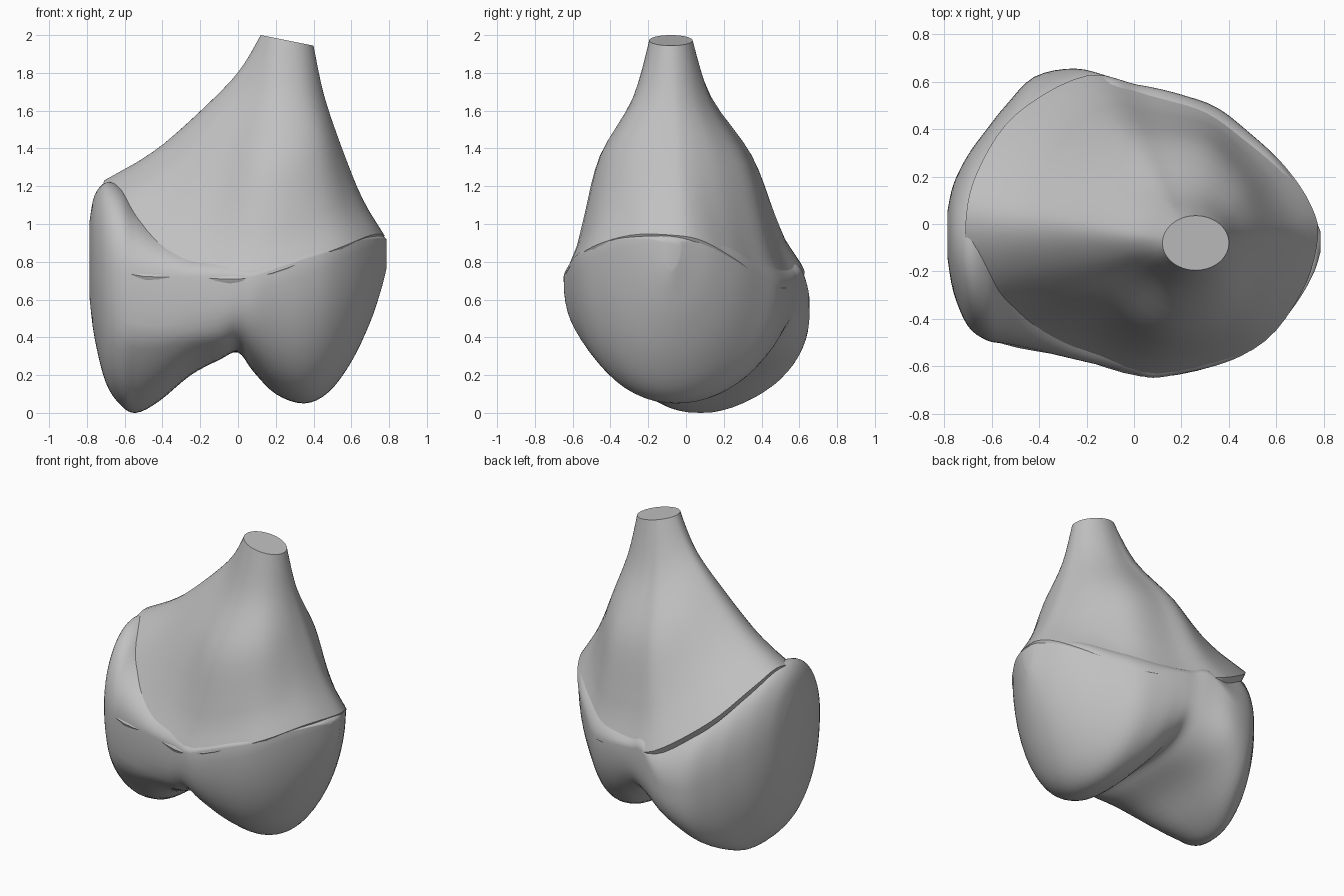
import bpy, bmesh, math
from mathutils import Vector

cube = bpy.data.objects.get("Cube")
if cube:
    bpy.data.objects.remove(cube, do_unlink=True)

bone = bpy.data.materials.new("bone grey")
bone.use_nodes = True
grey = (0.53, 0.53, 0.53, 1)
bone.diffuse_color = grey
bone.node_tree.nodes["Principled BSDF"].inputs["Base Color"].default_value = grey


def spline(keys, steps, closed):
    """Smooth path through key tuples of any length."""
    n, out = len(keys), []
    pick = lambda i: Vector(keys[i % n] if closed else keys[max(0, min(n - 1, i))])
    for i in range(n if closed else n - 1):
        a, b, c, d = (pick(i + k) for k in (-1, 0, 1, 2))
        for s in range(steps):
            t = s / steps
            out.append(b + (c - a) * t / 2 + (a * 2 - b * 5 + c * 4 - d) * t * t / 2
                       + (b * 3 - a - c * 3 + d) * t ** 3 / 2)
    return out if closed else out + [pick(n - 1)]


def lookup(table, t):
    for (a, u), (b, v) in zip(table, table[1:]):
        if t <= b:
            return u + (v - u) * (t - a) / (b - a)
    return table[-1][1]


def loft(name, rings, angle):
    bm = bmesh.new()
    rows = [[bm.verts.new(p) for p in ring] for ring in rings]
    n = len(rows[0])
    for a, b in zip(rows, rows[1:]):
        for i in range(n):
            j = (i + 1) % n
            bm.faces.new((a[i], a[j], b[j], b[i]))
    bm.faces.new(rows[0])
    bm.faces.new(rows[-1])
    bmesh.ops.recalc_face_normals(bm, faces=bm.faces[:])
    mesh = bpy.data.meshes.new(name)
    bm.to_mesh(mesh)
    bm.free()
    mesh.materials.append(bone)
    obj = bpy.data.objects.new(name, mesh)
    bpy.context.collection.objects.link(obj)
    bpy.ops.object.select_all(action='DESELECT')
    obj.select_set(True)
    bpy.context.view_layer.objects.active = obj
    bpy.ops.object.shade_smooth_by_angle(angle=math.radians(angle))


# Shaft: flares from the cut tip to a wavy collar, with a bevelled rim band
collar = spline([(.775, -.06, .94), (.74, .09, .91), (.63, .25, .82), (.49, .38, .73),
                 (.31, .51, .66), (.05, .57, .7), (-.2, .625, .76), (-.5, .46, .97),
                 (-.66, .22, 1.16), (-.71, 0, 1.23), (-.69, -.25, 1.08),
                 (-.62, -.475, .76), (-.25, -.565, .72),
                 (.1, -.645, .72), (.5, -.53, .86), (.7, -.3, .94)], 5, True)
rim = [Vector((1, 1))]
side_flare = spline([(0, 0), (.25, .14), (.5, .36), (.75, .62), (.875, .79)], 4, False) + rim
front_flare = spline([(0, 0), (.25, .2), (.5, .6), (.75, .78), (.875, .86)], 4, False) + rim
tip = Vector((.26, -.08, 0))
rings = []
for k in range(17):
    t = k / 16
    ring = []
    for p in collar:
        a = math.atan2(p.y - tip.y, p.x - tip.x)
        q = Vector((tip.x + .14 * math.cos(a), tip.y + .115 * math.sin(a), 0))
        q.z = 2 - .2 * (q.x - .12)
        f = lookup(side_flare, t)
        f += (lookup(front_flare, t) - f) * math.sin(a) ** 2
        ring.append((q.x + (p.x - q.x) * f, q.y + (p.y - q.y) * f, q.z + (p.z - q.z) * t))
    rings.append(ring)
for scale, drop in ((.97, .05), (.6, .2)):
    rings.append([(p.x * scale, p.y * scale, p.z - drop) for p in collar])
loft("shaft", rings, 38)

# Joint end: cross-sections along x, each
# (x, front, back, bottom, top, front rim height, back rim height, roundness)
sections = spline([(-.785, -.15, .06, .6, 1.02, .84, .84, 1),
                   (-.76, -.29, .17, .4, 1.15, .8, .8, 1),
                   (-.7, -.43, .29, .16, 1.22, .76, .75, .95),
                   (-.62, -.49, .4, .04, 1.2, .74, .68, .9),
                   (-.54, -.505, .5, 0, 1.12, .73, .6, .85),
                   (-.42, -.53, .62, .06, 1.01, .72, .55, .75),
                   (-.25, -.57, .655, .2, .9, .72, .58, .65),
                   (-.1, -.605, .62, .28, .87, .72, .73, .6),
                   (0, -.63, .59, .32, .85, .72, .71, .65),
                   (.08, -.648, .575, .22, .84, .72, .7, .8),
                   (.2, -.63, .545, .1, .87, .76, .68, .9),
                   (.35, -.595, .49, .05, .92, .81, .67, .95),
                   (.48, -.54, .39, .11, .94, .85, .73, 1),
                   (.6, -.44, .28, .27, .96, .9, .8, 1),
                   (.7, -.31, .15, .48, .95, .92, .87, 1),
                   (.76, -.2, .03, .66, .94, .92, .9, 1),
                   (.785, -.12, -.03, .76, .92, .9, .9, 1)], 4, False)


def section_ring(x, front, back, bottom, top, front_rim, back_rim, power, n=64):
    undercut = .4 * max(0, min(1, -x * 6, (x + .72) * 6))
    ring = []
    for i in range(n):
        a = math.tau * i / n
        c, s = math.cos(a), math.sin(a)
        across = (1 + math.copysign(abs(c) ** power, c)) / 2
        rim_z = front_rim + (back_rim - front_rim) * across
        z = rim_z + ((top - rim_z) * s if s > 0 else (bottom - rim_z) * abs(s) ** power)
        y = front + (back - front) * across
        y += undercut * (1 - across) * max(0, .4 - z)
        ring.append((x, y, z))
    return ring


loft("condyles", [section_ring(*s) for s in sections], 50)
